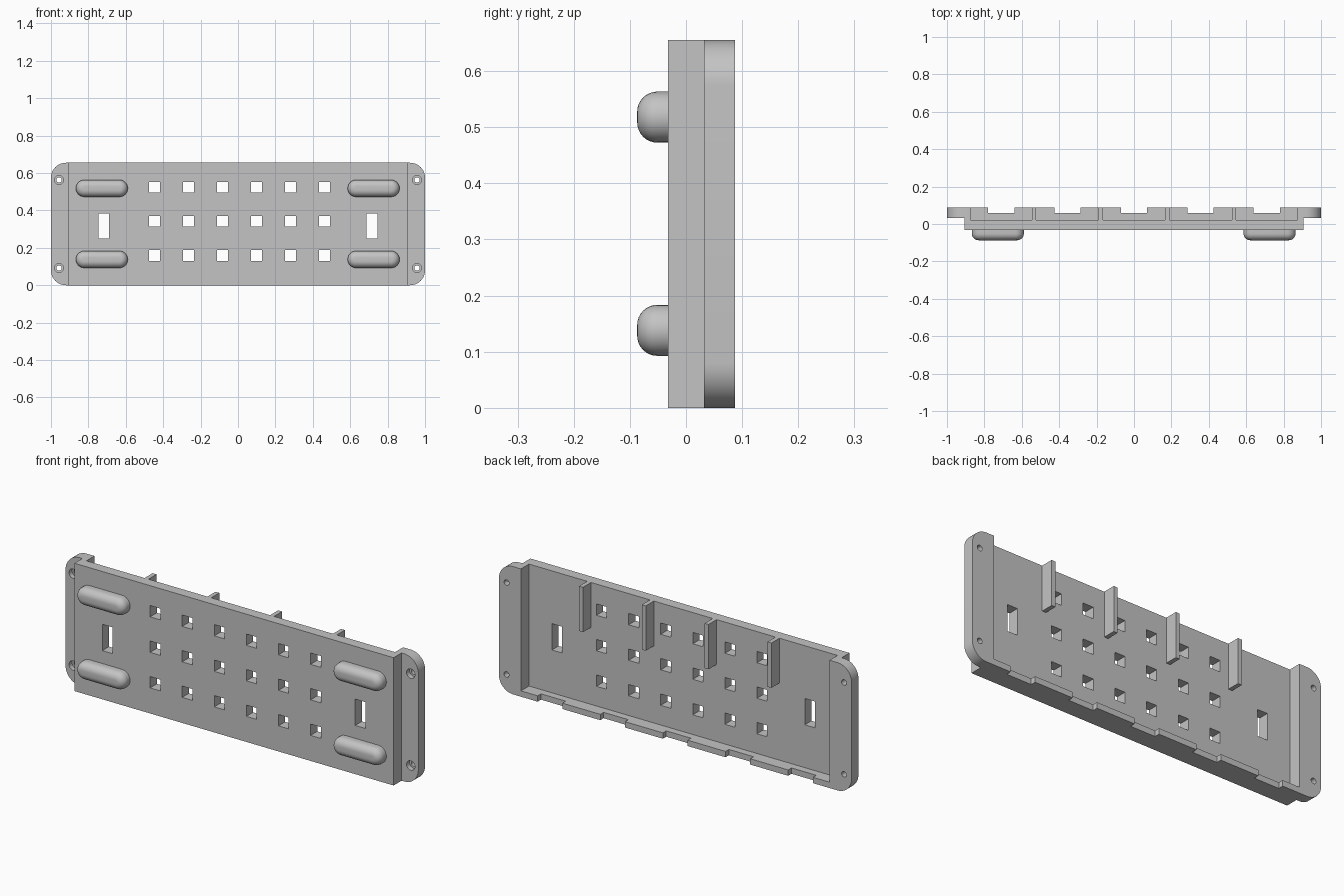
import bpy, bmesh, math

cube = bpy.data.objects.get("Cube")
if cube:
    bpy.data.objects.remove(cube, do_unlink=True)

H = 0.655                       # panel height
FRONT, FLOOR, BACK = -0.032, 0.022, 0.087
FLANGE = 0.032                  # front of the side flanges

grey = bpy.data.materials.new("plain grey")
grey.use_nodes = True
grey.diffuse_color = (0.55, 0.55, 0.55, 1)
grey.node_tree.nodes["Principled BSDF"].inputs["Base Color"].default_value = (0.55, 0.55, 0.55, 1)


def make(name, bm):
    bmesh.ops.recalc_face_normals(bm, faces=bm.faces)
    me = bpy.data.meshes.new(name)
    bm.to_mesh(me)
    bm.free()
    me.materials.append(grey)
    ob = bpy.data.objects.new(name, me)
    bpy.context.collection.objects.link(ob)
    return ob


def extrude_profile(points, z0, z1):
    """Closed xy profile raised from z0 to z1."""
    bm = bmesh.new()
    face = bm.faces.new([bm.verts.new((x, y, z0)) for x, y in points])
    new = bmesh.ops.extrude_face_region(bm, geom=[face])["geom"]
    top = [v for v in new if isinstance(v, bmesh.types.BMVert)]
    bmesh.ops.translate(bm, verts=top, vec=(0, 0, z1 - z0))
    return bm


def loft(bm, rings):
    """Skin between rings of points and cap both ends."""
    rows = [[bm.verts.new(p) for p in ring] for ring in rings]
    n = len(rows[0])
    for a, b in zip(rows, rows[1:]):
        for i in range(n):
            j = (i + 1) % n
            bm.faces.new((a[i], a[j], b[j], b[i]))
    bm.faces.new(rows[0])
    bm.faces.new(rows[-1])


def stadium(cx, cz, half, r, y, steps=24):
    """Ring in the xz plane: a circle stretched along x by half."""
    pts = []
    for side in (1, -1):
        for i in range(steps // 2 + 1):
            a = math.pi * i / (steps // 2) - math.pi / 2
            pts.append((cx + side * (half + r * math.cos(a)), y, cz + side * r * math.sin(a)))
    return pts


def circle(cx, cz, r, y, n=24):
    return [(cx + r * math.cos(math.tau * i / n), y, cz + r * math.sin(math.tau * i / n)) for i in range(n)]


def rect(cx, cz, w, h, y):
    return [(cx + sx * w / 2, y, cz + sz * h / 2) for sx, sz in ((-1, -1), (1, -1), (1, 1), (-1, 1))]


def smooth(ob):
    bpy.ops.object.select_all(action='DESELECT')
    ob.select_set(True)
    bpy.context.view_layer.objects.active = ob
    bpy.ops.object.shade_smooth_by_angle(angle=math.radians(35))


# Panel with side walls and flanges, flange corners rounded
half = [(0.905, FRONT), (0.905, FLANGE), (1, FLANGE), (1, BACK), (0.875, BACK), (0.875, FLOOR)]
bm = extrude_profile(half + [(-x, y) for x, y in reversed(half)], 0, H)
corners = [e for e in bm.edges
           if all(abs(v.co.x) > 0.99 for v in e.verts)
           and abs(e.verts[0].co.z - e.verts[1].co.z) < 0.01]
bmesh.ops.bevel(bm, geom=corners, offset=0.08, segments=10, profile=0.5, affect='EDGES')
panel = make("panel", bm)

# Cutters: square grid holes, tall slots, counterbored screw holes
bm = bmesh.new()
for col in range(6):
    for row in range(3):
        x, z = 0.008 + (col - 2.5) * 0.182, 0.16 + row * 0.182
        loft(bm, [rect(x, z, 0.058, 0.058, y) for y in (-0.1, 0.1)])
for x in (-0.718, 0.716):
    loft(bm, [rect(x, 0.317, 0.058, 0.135, y) for y in (-0.1, 0.1)])
for x in (-0.957, 0.957):
    for z in (0.092, 0.563):
        loft(bm, [circle(x, z, r, y) for r, y in
                  ((0.024, 0), (0.024, 0.057), (0.014, 0.057), (0.014, 0.12))])
cutter = make("hole_cutter", bm)
cutter.hide_render = True
mod = panel.modifiers.new("holes", 'BOOLEAN')
mod.object = cutter
mod.operation = 'DIFFERENCE'
mod.solver = 'EXACT'
bpy.context.view_layer.objects.active = panel
bpy.ops.object.modifier_apply(modifier=mod.name)
bpy.data.objects.remove(cutter, do_unlink=True)
smooth(panel)

# Bottom ledge with five notches in its back edge
points = [(0.875, BACK), (0.875, FLOOR), (-0.875, FLOOR), (-0.875, BACK)]
for i in range(5):
    c = (i - 2) * 0.355
    points += [(c - 0.07, BACK), (c - 0.07, 0.06), (c + 0.07, 0.06), (c + 0.07, BACK)]
make("bottom_ledge", extrude_profile(points, 0, 0.03))

# Short upright ribs hanging from the top edge
for i in range(4):
    x = (i - 1.5) * 0.356
    pts = [(x - 0.011, FLOOR), (x + 0.011, FLOOR), (x + 0.011, BACK), (x - 0.011, BACK)]
    make(f"rib_{i + 1}", extrude_profile(pts, H - 0.23, H))

# Rounded pads on the front
R, FILLET, TIP = 0.0455, 0.036, -0.087
for side, x in (("right", -0.728), ("left", 0.725)):
    for level, z in (("lower", 0.138), ("upper", 0.518)):
        rings = [stadium(x, z, 0.0935, R, FRONT)]
        for k in range(9):
            a = k / 8 * math.pi / 2
            rings.append(stadium(x, z, 0.0935, R - FILLET * (1 - math.cos(a)),
                                 TIP + FILLET * (1 - math.sin(a))))
        bm = bmesh.new()
        loft(bm, rings)
        smooth(make(f"{level}_{side}_pad", bm))
